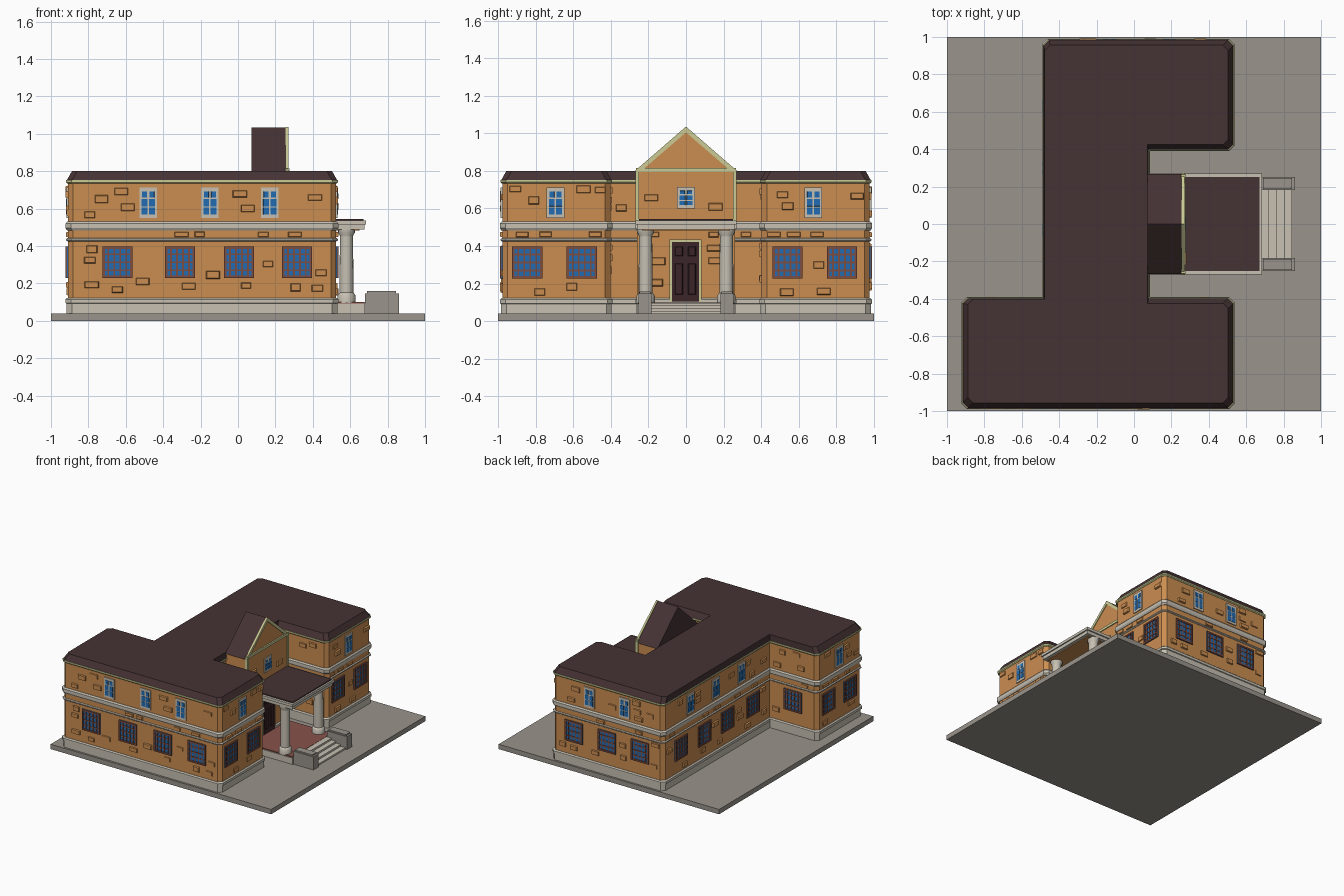
import bpy, bmesh, math, random
from mathutils import Vector

if "Cube" in bpy.data.objects:
    bpy.data.objects.remove(bpy.data.objects["Cube"])
random.seed(4)

def mat(name, c):
    m = bpy.data.materials.new(name)
    m.diffuse_color = (*c, 1)
    m.use_nodes = True
    m.node_tree.nodes["Principled BSDF"].inputs["Base Color"].default_value = m.diffuse_color
    return m

ORANGE = mat("orange_brick", (0.60, 0.27, 0.083))
ROOF = mat("dark_roof", (0.060, 0.032, 0.034))
STONE = mat("light_stone", (0.57, 0.53, 0.45))
GREY = mat("grey_paving", (0.32, 0.295, 0.26))
GLASS = mat("blue_glass", (0.015, 0.15, 0.45))
RUST = mat("rust_frame", (0.20, 0.075, 0.055))
CREAM = mat("cream_trim", (0.60, 0.60, 0.30))
DOOR = mat("door_wood", (0.045, 0.018, 0.022))
FLOOR = mat("red_tile", (0.25, 0.085, 0.07))

parts = {}
def part(name, m):
    if name not in parts:
        parts[name] = (bmesh.new(), m)
    return parts[name][0]

def skin(bm, rings):
    """Closed solid through a list of equal-length point rings."""
    R = [[bm.verts.new(p) for p in r] for r in rings]
    n = len(R[0])
    for a, b in zip(R, R[1:]):
        for i in range(n):
            bm.faces.new((a[i], a[(i + 1) % n], b[(i + 1) % n], b[i]))
    bm.faces.new(R[0][::-1])
    bm.faces.new(R[-1])

def box(name, m, x, y, z):
    skin(part(name, m), [[(x[0], y[0], h), (x[1], y[0], h), (x[1], y[1], h), (x[0], y[1], h)] for h in z])

def prism(name, m, pts, x0, x1):
    skin(part(name, m), [[(x, a, b) for a, b in pts] for x in (x0, x1)])

def outline(pts, d, c):
    """Rectilinear outline moved inward by d, outer corners chamfered by c."""
    out, n = [], len(pts)
    for i in range(n):
        p, a, b = Vector(pts[i]), Vector(pts[i - 1]), Vector(pts[(i + 1) % n])
        e, f = (p - a).normalized(), (b - p).normalized()
        q = p + d * (Vector((-e.y, e.x)) + Vector((-f.y, f.x)))
        if e.cross(f) > 0 and c:
            out += [q - e * c, q + f * c]
        else:
            out.append(q)
    return out

def loft(name, m, pts, rings, c=0.028):
    skin(part(name, m), [[(p.x, p.y, z) for p in outline(pts, d, c)] for d, z in rings])

# plan of the main block (wings and middle) and of the entrance bay
def plan(x_mid, x_back, y_back):
    return [(-.922, -.99), (.537, -.99), (.537, -.39), (x_mid, -.39), (x_mid, .39),
            (.537, .39), (.537, .99), (x_back, .99), (x_back, y_back), (-.922, y_back)]
MAIN = plan(.085, -.49, -.39)
BAY = [(.05, -.27), (.278, -.27), (.278, .27), (.05, .27)]

box("ground_slab", GREY, (-1, 1), (-1, 1), (0, .04))
loft("walls", ORANGE, MAIN, [(.012, .03), (.012, .745)])
loft("bay_walls", ORANGE, BAY, [(.01, .03), (.01, .797)], 0)
loft("thin_band", STONE, MAIN, [(.01, .425), (.003, .43), (.003, .438), (.01, .442)])
for pts, c in ((MAIN, .028), (BAY, 0)):
    loft("plinth", STONE, pts, [(.006, .035), (.006, .092), (0, .095), (0, .115), (.009, .123)], c)
    loft("floor_band", STONE, pts, [(.008, .482), (0, .495), (0, .52), (.009, .53)], c)
loft("eaves_trim", CREAM, MAIN, [(.01, .733), (.003, .74), (.003, .752)])
# roof slopes on the wings, nearly upright edges along the middle block
skin(part("roof", ROOF), [[(p.x, p.y, z) for p in outline(pts, d, .028)]
                          for pts, d, z in ((MAIN, .007, .752), (plan(.107, -.512, -.368), .034, .80))])

# gable over the entrance bay
prism("gable_roof", ROOF, [(-.268, .79), (.268, .79), (0, 1.033)], .072, .261)
prism("gable_wall", ORANGE, [(-.25, .80), (.25, .80), (0, 1.015)], .25, .264)
prism("gable_trim", CREAM, [(-.272, .80), (-.238, .80), (0, 1.005), (.238, .80), (.272, .80), (0, 1.036)], .255, .27)
box("gable_trim", CREAM, (.25, .275), (-.265, .265), (.795, .815))
for s in (-1, 1):
    box("gable_trim", CREAM, (.25, .276), sorted((s * .268, s * .25)), (.53, .80))

# wall faces: (axis of normal, sign, plane position)
def on_wall(name, m, w, u, z, d0, d1, taper=0):
    ax, s, p = w
    rings = []
    for d, t in ((d0, 0), (d1, taper)):
        q = p + s * d
        cs = [(u[0] + t, z[0] + t), (u[1] - t, z[0] + t), (u[1] - t, z[1] - t), (u[0] + t, z[1] - t)]
        rings.append([(q, a, b) if ax == 'x' else (a, q, b) for a, b in cs])
    skin(part(name, m), rings)

def low_window(w, u):
    a, b, z0, z1 = u - .08, u + .08, .228, .398
    on_wall("lower_glass", GLASS, w, (a, b), (z0, z1), -.005, .004)
    for r in ((a, a + .013), (b - .013, b)):
        on_wall("lower_window_frames", RUST, w, r, (z0, z1), 0, .011)
    for r in ((z0, z0 + .013), (z1 - .013, z1)):
        on_wall("lower_window_frames", RUST, w, (a, b), r, 0, .011)
    for i in range(1, 5):
        c = a + .16 * i / 5
        on_wall("lower_window_frames", RUST, w, (c - .0045, c + .0045), (z0, z1), 0, .008)
    for i in range(1, 4):
        c = z0 + .17 * i / 4
        on_wall("lower_window_frames", RUST, w, (a, b), (c - .0045, c + .0045), 0, .008)

def high_window(w, u, z0=.55, z1=.712):
    on_wall("upper_window_frames", STONE, w, (u - .047, u + .047), (z0, z1), -.005, .008)
    h = (z1 - z0 - .03) / 3
    for s in (-1, 1):
        for i in range(3):
            b = z0 + .015 + i * h
            ends = sorted((u + s * .003, u + s * .036))
            on_wall("upper_glass", GLASS, w, ends, (b + .002, b + h - .002), 0, .01, .001 if i < 2 else .004)

# each wall: face, extent, lower windows, upper windows
WALLS = [
    (('y', -1, -.978), (-.88, .50), (-.645, -.31, .005, .315), (-.48, -.15, .17)),
    (('x', 1, .525), (-.95, -.42), (-.845, -.555), (-.695,)),
    (('x', 1, .525), (.42, .95), (.54, .83), (.678,)),
    (('y', 1, .978), (-.45, .50), (-.27, .03, .33), (-.13, .19)),
    (('x', -1, -.478), (-.36, .95), (.75, .45, .15, -.18), (.63, .30, -.03)),
    (('y', 1, -.402), (-.88, -.50), (-.69,), ()),
    (('x', -1, -.91), (-.95, -.42), (-.82, -.54), (-.68,)),
    (('y', 1, -.402), (.10, .50), (), ()),
    (('y', -1, .402), (.10, .50), (), ()),
    (('x', 1, .073), (-.39, -.28), (), ()),
    (('x', 1, .073), (.28, .39), (), ()),
    (('x', 1, .268), (-.24, .24), (), ()),
]
for w, (u0, u1), low, high in WALLS:
    bay = w[2] == .268
    for u in low:
        low_window(w, u)
    for u in high:
        high_window(w, u)
    if bay:
        high = (0,)
    # scattered raised bricks, kept clear of windows and of each other
    used = [(u, .313, .085, .09) for u in low] + [(u, .63, .052, .085) for u in high]
    if bay:
        used.append((0, .28, .1, .17))
    wanted, tries = int((u1 - u0) * 17), 0
    while wanted > 0 and tries < 300:
        tries += 1
        hw, hh = random.uniform(.028, .040), random.uniform(.018, .023)
        zone = random.choices((0, 1, 2), (4, 1, 3))[0]
        lo, hi = ((.15, .40), (.461, .462), (.56, .71))[zone]
        u, z = random.uniform(u0 + hw, u1 - hw), random.uniform(lo, hi)
        if zone == 1:
            hh = .016
        if any(abs(u - a) < hw + c + .008 and abs(z - b) < hh + d + .008 for a, b, c, d in used):
            continue
        used.append((u, z, hw, hh))
        on_wall("raised_bricks", ORANGE, w, (u - hw, u + hw), (z - hh, z + hh), -.005, random.uniform(.006, .013), .005)
        wanted -= 1

# entrance door and the window above it
FRONT = ('x', 1, .268)
high_window(FRONT, 0, .60, .715)
on_wall("door_frame", CREAM, FRONT, (-.088, .082), (.105, .435), 0, .014)
on_wall("door", DOOR, FRONT, (-.074, .068), (.105, .422), 0, .018)
for c in (-.038, .032):
    for z in ((.14, .31), (.345, .40)):
        on_wall("door", DOOR, FRONT, (c - .023, c + .023), z, .015, .024, .006)

# portico: floor, canopy, columns
box("porch_base", STONE, (.26, .68), (-.262, .262), (.035, .092))
box("porch_floor", FLOOR, (.26, .675), (-.255, .255), (.09, .10))
box("canopy", STONE, (.26, .675), (-.26, .26), (.488, .515))
box("canopy", STONE, (.26, .685), (-.27, .27), (.515, .537))
box("canopy_roof", ROOF, (.272, .672), (-.25, .25), (.535, .545))
box("canopy_ceiling", ORANGE, (.27, .65), (-.235, .235), (.482, .489))
PROFILE = [(.049, .095), (.049, .135), (.042, .145), (.037, .15), (.037, .25), (.035, .45), (.035, .455), (.045, .472), (.045, .489)]
for s in (-1, 1):
    skin(part("columns", STONE), [[(.58 + r * math.cos(k * math.pi / 8), s * .215 + r * math.sin(k * math.pi / 8), z)
                                   for k in range(16)] for r, z in PROFILE])
    # stair side blocks
    box("stair_blocks", GREY, (.68, .86), sorted((s * .183, s * .252)), (.035, .147))
    box("stair_blocks", GREY, (.69, .845), sorted((s * .188, s * .247)), (.147, .158))
for i in range(4):
    box("steps", STONE, (.67, .72 + .042 * i), (-.185, .185), (.035, .098 - .015 * i))

# turn every collected part into an object
for name, (bm, m) in parts.items():
    bmesh.ops.recalc_face_normals(bm, faces=bm.faces)
    me = bpy.data.meshes.new(name)
    bm.to_mesh(me)
    bm.free()
    me.materials.append(m)
    ob = bpy.data.objects.new(name, me)
    bpy.context.collection.objects.link(ob)
    if name == "columns":
        bpy.context.view_layer.objects.active = ob
        ob.select_set(True)
        bpy.ops.object.shade_smooth_by_angle(angle=math.radians(35))
